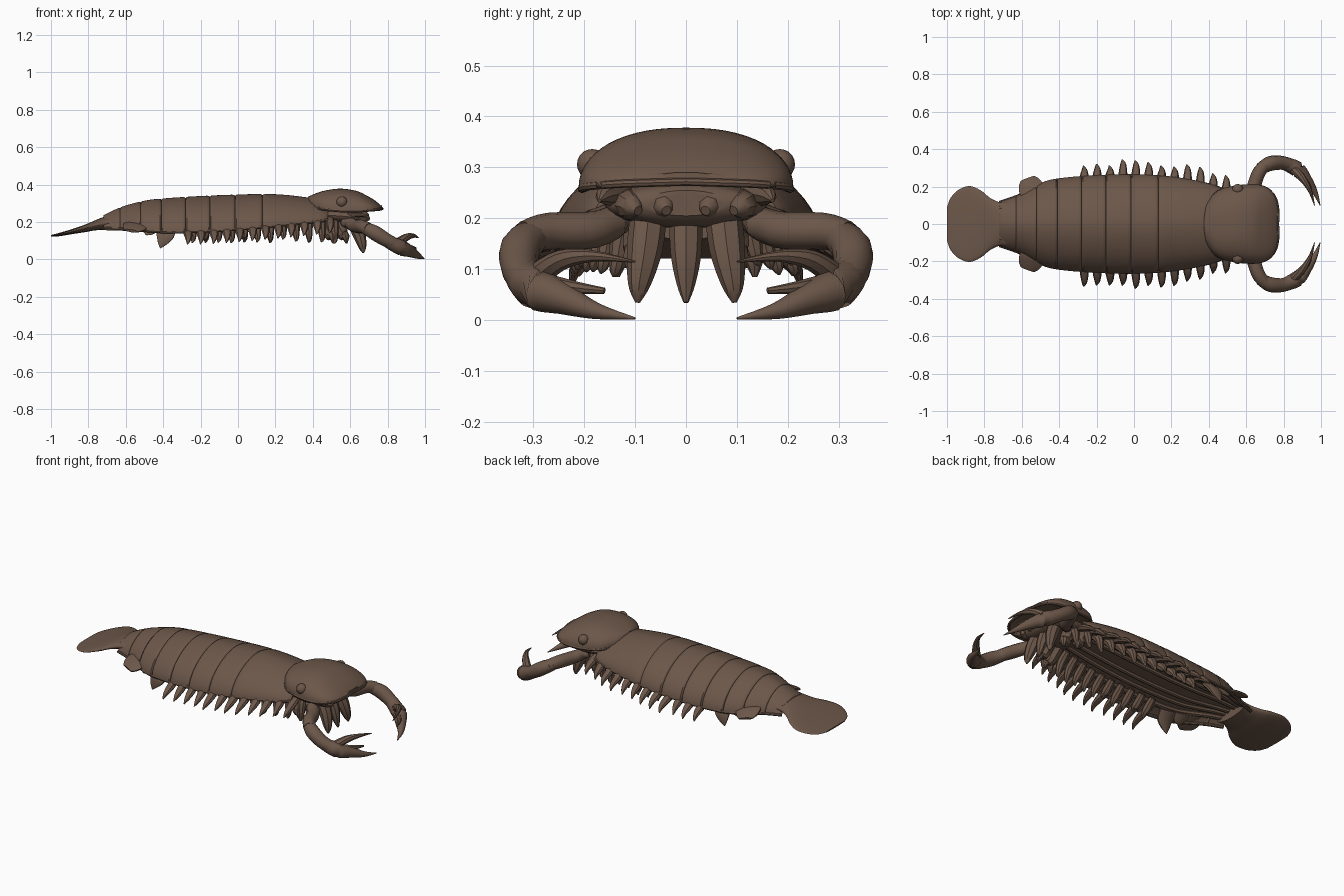
import bpy
import bmesh
import math
import random
from mathutils import Vector

random.seed(4)
default = bpy.data.objects.get("Cube")
if default:
    bpy.data.objects.remove(default)

shell_brown = bpy.data.materials.new("shell_brown")
shell_brown.use_nodes = True
colour = (0.15, 0.095, 0.067, 1)
shell_brown.diffuse_color = colour
shell_brown.node_tree.nodes["Principled BSDF"].inputs["Base Color"].default_value = colour


def finish(bm, name, angle=40):
    """Turn a bmesh into a smooth shaded object."""
    bmesh.ops.recalc_face_normals(bm, faces=bm.faces)
    mesh = bpy.data.meshes.new(name)
    bm.to_mesh(mesh)
    bm.free()
    mesh.materials.append(shell_brown)
    obj = bpy.data.objects.new(name, mesh)
    bpy.context.collection.objects.link(obj)
    bpy.ops.object.select_all(action="DESELECT")
    obj.select_set(True)
    bpy.context.view_layer.objects.active = obj
    bpy.ops.object.shade_smooth_by_angle(angle=math.radians(angle))


def spline(points, steps):
    """Smooth curve through tuples of any size."""
    pts = [points[0]] + list(points) + [points[-1]]
    out = []
    for a, b, c, d in zip(pts, pts[1:], pts[2:], pts[3:]):
        for i in range(steps):
            t = i / steps
            out.append([q + t / 2 * (r - p + t * (2 * p - 5 * q + 4 * r - s + t * (3 * (q - r) + s - p)))
                        for p, q, r, s in zip(a, b, c, d)])
    return out + [list(points[-1])]


def lookup(stations, x):
    """Values at x, read between stations sorted by x."""
    for a, b in zip(stations, stations[1:]):
        if x <= b[0]:
            t = (x - a[0]) / (b[0] - a[0])
            return [p + t * (q - p) for p, q in zip(a[1:], b[1:])]
    return stations[-1][1:]


def bridge(bm, rings):
    rings = [[bm.verts.new(p) for p in ring] for ring in rings]
    for a, b in zip(rings, rings[1:]):
        for i in range(len(a)):
            j = (i + 1) % len(a)
            bm.faces.new((a[i], a[j], b[j], b[i]))
    bm.faces.new(rings[0])
    bm.faces.new(rings[-1])


def arch(x, w, top, edge, hollow, power, n=28):
    """Domed section with a hollow underside."""
    ring = []
    for i in range(n + 1):
        a = math.pi * i / n
        c, s = math.cos(a), math.sin(a)
        y = math.copysign(abs(c) ** power, c) * w
        ring.append((x, y, edge + (top - edge) * max(s, 0) ** power))
    for i in range(1, 12):
        y = -1 + i / 6
        ring.append((x, y * w, edge + hollow * (1 - y ** 4)))
    return ring


def oval_loft(bm, stations):
    """Flat oval sections from (x, half width, mid height, half thickness)."""
    angles = [math.tau * k / 28 for k in range(28)]
    bridge(bm, [[(x, w * math.cos(a), z + h * math.sin(a)) for a in angles]
                for x, w, z, h in spline(stations, 4)])


def tube(bm, points, side=1, flat=1.0, sides=8, steps=4):
    """Tapered limb through (x, y, z, radius) points, on one side."""
    path = spline(points, steps)
    pos = [Vector((p[0], p[1] * side, p[2])) for p in path]
    rings = []
    for i, p in enumerate(pos):
        t = (pos[min(i + 1, len(pos) - 1)] - pos[max(i - 1, 0)]).normalized()
        u = t.cross(Vector((1, 0, 0)) if abs(t.x) < 0.7 else Vector((0, 0, 1))).normalized()
        v = t.cross(u)
        r = max(path[i][3], 0.001)
        rings.append([p + r * (math.cos(a) * u * flat + math.sin(a) * v)
                      for a in (math.tau * k / sides for k in range(sides))])
    bridge(bm, rings)


# Armoured body: x, half width, top, lower edge
BODY = [(-0.72, 0.118, 0.236, 0.165), (-0.62, 0.154, 0.281, 0.162), (-0.5, 0.216, 0.313, 0.155),
        (-0.4, 0.243, 0.325, 0.148), (-0.2, 0.26, 0.338, 0.15), (0, 0.265, 0.346, 0.162),
        (0.2, 0.253, 0.348, 0.18), (0.4, 0.216, 0.326, 0.2), (0.48, 0.187, 0.30, 0.21)]
JOINTS = [-0.72, -0.63, -0.52, -0.41, -0.28, -0.15, -0.015, 0.13, 0.48]
body_curve = spline(BODY, 6)
bm = bmesh.new()
for x0, x1 in zip(JOINTS, JOINTS[1:]):
    rings = []
    for t in (0, 0.02, 0.05, 0.12, 0.25, 0.4, 0.55, 0.7, 0.85, 0.94, 0.98, 1):
        w, top, edge = lookup(body_curve, x0 + t * (x1 - x0))
        swell = 0.96 + 0.043 * min(1, 18 * t, 14 * (1 - t)) ** 0.5
        rings.append(arch(x0 + t * (x1 - x0), w * swell, edge + (top - edge) * swell, edge, 0.05, 1.16))
    bridge(bm, rings)
finish(bm, "body_segments", 35)

# Rounded head shield
HEAD = [(0.375, 0.05, 0.335, 0.295), (0.39, 0.11, 0.342, 0.288), (0.45, 0.178, 0.364, 0.27),
        (0.54, 0.203, 0.378, 0.26), (0.63, 0.211, 0.367, 0.258), (0.69, 0.203, 0.34, 0.262),
        (0.733, 0.177, 0.314, 0.265), (0.76, 0.132, 0.292, 0.268), (0.77, 0.07, 0.283, 0.27)]
bm = bmesh.new()
bridge(bm, [arch(x, w, top, edge, 0.02, 0.87) for x, w, top, edge in spline(HEAD, 4)])
finish(bm, "head_shield", 50)

# Rim along the edge of the head shield
bm = bmesh.new()
for side in (1, -1):
    tube(bm, [(x, w - 0.006, edge, 0.008) for x, w, top, edge in HEAD] + [(0.768, 0, 0.272, 0.008)], side)
finish(bm, "head_rim")

# Eyes
bm = bmesh.new()
for side in (1, -1):
    geo = bmesh.ops.create_uvsphere(bm, u_segments=16, v_segments=10, radius=0.03)
    bmesh.ops.translate(bm, verts=geo["verts"], vec=(0.555, 0.184 * side, 0.306))
finish(bm, "eyes", 60)

# Throat and mouth parts below the head
bm = bmesh.new()
oval_loft(bm, [(0.42, 0.15, 0.24, 0.04), (0.54, 0.16, 0.232, 0.045), (0.62, 0.155, 0.226, 0.045),
               (0.67, 0.13, 0.228, 0.038), (0.69, 0.08, 0.23, 0.025)])
for side in (1, -1):
    for y in (0.045, 0.11):
        tube(bm, [(0.60, y, 0.23, 0.03), (0.67, y, 0.225, 0.028), (0.70, y * 0.85, 0.215, 0.01)], side)
    tube(bm, [(0.6, 0.13, 0.25, 0.03), (0.67, 0.16, 0.245, 0.018), (0.70, 0.17, 0.235, 0.004)], side)
finish(bm, "mouth_parts")

# Pointed feeding legs hanging under the mouth
bm = bmesh.new()
for side in (1, -1):
    for x, y, low in ((0.66, 0.09, 0.035), (0.57, 0.1, 0.085), (0.5, 0.13, 0.085)):
        tube(bm, [(x - 0.05, y * 0.8, 0.22, 0.036), (x - 0.015, y * 0.9, 0.14, 0.035),
                  (x + 0.005, y + 0.002, low + 0.035, 0.022), (x + 0.01, y + 0.005, low, 0.005)], side)
tube(bm, [(0.61, 0, 0.22, 0.034), (0.645, 0, 0.13, 0.03), (0.66, 0, 0.07, 0.018), (0.67, 0, 0.035, 0.005)])
finish(bm, "feeding_legs")

# Grasping arms with forked claws
bm = bmesh.new()
for side in (1, -1):
    tube(bm, [(0.57, 0.12, 0.205, 0.03), (0.63, 0.18, 0.178, 0.036), (0.665, 0.27, 0.175, 0.036),
              (0.70, 0.315, 0.162, 0.033)], side, sides=12)
    tube(bm, [(0.675, 0.295, 0.17, 0.032), (0.73, 0.324, 0.142, 0.04), (0.79, 0.327, 0.105, 0.037),
              (0.84, 0.315, 0.08, 0.034)], side, sides=12)
    tube(bm, [(0.80, 0.325, 0.095, 0.034), (0.87, 0.295, 0.063, 0.042), (0.92, 0.24, 0.042, 0.031),
              (0.965, 0.175, 0.018, 0.016), (0.995, 0.1, 0.004, 0.002)], side, sides=12)
    tube(bm, [(0.85, 0.295, 0.085, 0.025), (0.90, 0.245, 0.118, 0.02), (0.94, 0.18, 0.126, 0.011),
              (0.965, 0.1, 0.115, 0.002)], side)
    tube(bm, [(0.89, 0.26, 0.07, 0.018), (0.93, 0.21, 0.063, 0.012), (0.95, 0.16, 0.058, 0.006)], side)
finish(bm, "claw_arms")

# Two rows of walking legs on each side
outer, inner = bmesh.new(), bmesh.new()
for side in (1, -1):
    for i in range(12):
        x = -0.275 + i * 0.069
        w, top, edge = lookup(body_curve, x)
        reach = w + 0.072 + random.uniform(-0.025, 0.01)
        tube(outer, [(x, w - 0.09, edge + 0.02, 0.018), (x + 0.008, w - 0.01, edge - 0.01, 0.024),
                     (x + 0.01, reach - 0.025, edge - 0.04, 0.016), (x + 0.005, reach, edge - 0.068, 0.003)],
             side, flat=0.8)
        low = random.uniform(0.085, 0.11)
        tube(inner, [(x + 0.03, w - 0.12, edge + 0.03, 0.02), (x + 0.03, w - 0.07, edge - 0.015, 0.024),
                     (x + 0.035, w - 0.05, low + 0.02, 0.014), (x + 0.03, w - 0.045, low, 0.003)], side)
finish(outer, "outer_legs")
finish(inner, "inner_legs")

# Side skirt and lengthwise belly ridges
bm = bmesh.new()
for side in (1, -1):
    for share, r in ((0.97, 0.009), (0.7, 0.016), (0.45, 0.014), (0.2, 0.014)):
        lift = 0 if share > 0.9 else 0.048 * (1 - share ** 4)
        tube(bm, [(x, w * share, edge + lift, r) for x, w, top, edge in BODY], side, steps=3)
finish(bm, "belly_ridges")

# Rear swimming flaps
bm = bmesh.new()
for side in (1, -1):
    tube(bm, [(-0.53, 0.14, 0.195, 0.06), (-0.545, 0.18, 0.18, 0.072), (-0.56, 0.22, 0.162, 0.062),
              (-0.57, 0.243, 0.152, 0.04)], side, flat=0.2, sides=10)
    tube(bm, [(-0.38, 0.17, 0.17, 0.05), (-0.39, 0.205, 0.13, 0.05), (-0.405, 0.22, 0.09, 0.028),
              (-0.415, 0.225, 0.06, 0.003)], side, flat=0.35, sides=10)
    tube(bm, [(-0.47, 0.16, 0.18, 0.05), (-0.48, 0.19, 0.15, 0.04), (-0.49, 0.205, 0.13, 0.004)],
         side, flat=0.3, sides=10)
finish(bm, "rear_flaps")

# Tail fan
bm = bmesh.new()
oval_loft(bm, [(-0.68, 0.118, 0.195, 0.036), (-0.72, 0.117, 0.192, 0.034), (-0.77, 0.14, 0.18, 0.026),
               (-0.82, 0.18, 0.165, 0.02), (-0.88, 0.203, 0.15, 0.014), (-0.94, 0.182, 0.136, 0.01),
               (-0.98, 0.14, 0.128, 0.007), (-1.0, 0.09, 0.126, 0.004)])
finish(bm, "tail_fan", 60)
